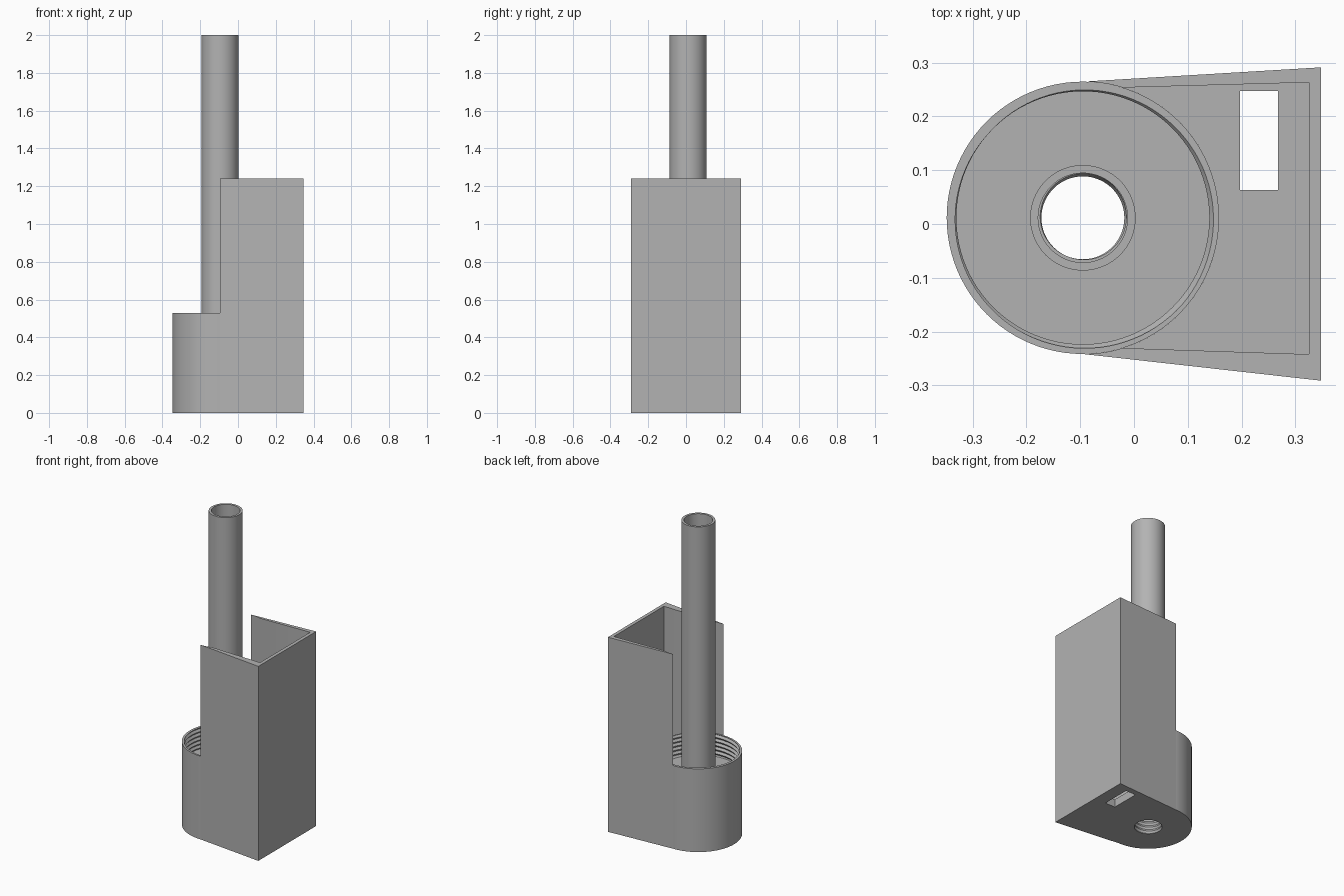
import bpy
import bmesh
from math import cos, sin, pi, radians

cube = bpy.data.objects.get("Cube")
if cube:
    bpy.data.objects.remove(cube)

CX, CY = -0.095, 0.0115      # shared axis of the cup and tube
CUP_R, TUBE_R, BORE_R = 0.253, 0.098, 0.083
CUP_TOP, CUP_FLOOR, WALL_TOP, TUBE_TOP = 0.53, 0.39, 1.24, 2.0
SEGS = 96

grey = bpy.data.materials.new("plain grey")
grey.use_nodes = True
colour = (0.45, 0.45, 0.45, 1)
grey.diffuse_color = colour
grey.node_tree.nodes["Principled BSDF"].inputs["Base Color"].default_value = colour


def finish(bm, name, smooth=False):
    bmesh.ops.remove_doubles(bm, verts=bm.verts, dist=1e-5)
    bmesh.ops.recalc_face_normals(bm, faces=bm.faces)
    mesh = bpy.data.meshes.new(name)
    bm.to_mesh(mesh)
    bm.free()
    obj = bpy.data.objects.new(name, mesh)
    bpy.context.collection.objects.link(obj)
    mesh.materials.append(grey)
    if smooth:
        bpy.ops.object.select_all(action='DESELECT')
        obj.select_set(True)
        bpy.context.view_layer.objects.active = obj
        bpy.ops.object.shade_smooth_by_angle(angle=radians(30))
    return obj


def prism(name, outline, z0, z1, smooth=False):
    bm = bmesh.new()
    face = bm.faces.new([bm.verts.new((x, y, z0)) for x, y in outline])
    top = bmesh.ops.extrude_face_region(bm, geom=[face], use_keep_orig=True)
    verts = [v for v in top["geom"] if isinstance(v, bmesh.types.BMVert)]
    bmesh.ops.translate(bm, verts=verts, vec=(0, 0, z1 - z0))
    return finish(bm, name, smooth)


def arc(start, end, steps):
    angles = [radians(start + (end - start) * i / steps) for i in range(steps + 1)]
    return [(CX + CUP_R * cos(a), CY + CUP_R * sin(a)) for a in angles]


def ring(radius, z):
    return lambda turn: (radius, z)


def thread(minor, depth, pitch, z0, z1):
    """Rows of a helical V groove, trimmed flat at both ends."""
    def row(k):
        def point(turn):
            z = min(max(z0 + (k / 2 + turn) * pitch, z0), z1)
            phase = ((z - z0) / pitch - turn) % 1
            return minor + depth * (1 - abs(2 * phase - 1)), z
        return point
    return [row(k) for k in range(-2, int(2 * (z1 - z0) / pitch) + 2)]


def lathe(name, rows):
    bm = bmesh.new()
    grid = []
    for row in rows:
        line = []
        for i in range(SEGS + 1):
            r, z = row(i / SEGS)
            a = 2 * pi * i / SEGS
            line.append(bm.verts.new((CX + r * cos(a), CY + r * sin(a), z)))
        grid.append(line)
    for j, low in enumerate(grid):
        high = grid[(j + 1) % len(grid)]
        for i in range(SEGS):
            bm.faces.new((low[i], low[i + 1], high[i + 1], high[i]))
    bmesh.ops.dissolve_degenerate(bm, dist=1e-6, edges=bm.edges)
    return finish(bm, name, True)


# Threaded cup with the central tube, one closed section around the axis
lathe("threaded_cup_and_tube",
      thread(0.077, 0.006, 0.026, 0, 0.2)
      + [ring(BORE_R, 0.2), ring(BORE_R, TUBE_TOP), ring(TUBE_R, TUBE_TOP),
         ring(TUBE_R, CUP_FLOOR)]
      + thread(0.235, 0.01, 0.026, CUP_FLOOR, CUP_TOP)
      + [ring(CUP_R, CUP_TOP), ring(CUP_R, 0)])

# Tall flared wall on three sides, feathering into the cup
inner = [(0.325, -0.242), (0.325, 0.263)]
prism("housing_wall",
      [(CX, CY + CUP_R), (0.347, 0.291), (0.347, -0.291)]
      + arc(-90, -73, 8) + inner + arc(73, 90, 8)[:-1], 0, WALL_TOP, True)

# Housing floor with a rectangular slot
floor = prism("housing_floor", arc(73, -73, 40) + inner, 0, 0.05)
slot = prism("slot_cutter", [(0.197, 0.063), (0.268, 0.063), (0.268, 0.247), (0.197, 0.247)],
             -0.1, 0.2)
slot.hide_render = True
slot.hide_viewport = True
cut = floor.modifiers.new("slot", 'BOOLEAN')
cut.operation = 'DIFFERENCE'
cut.object = slot
